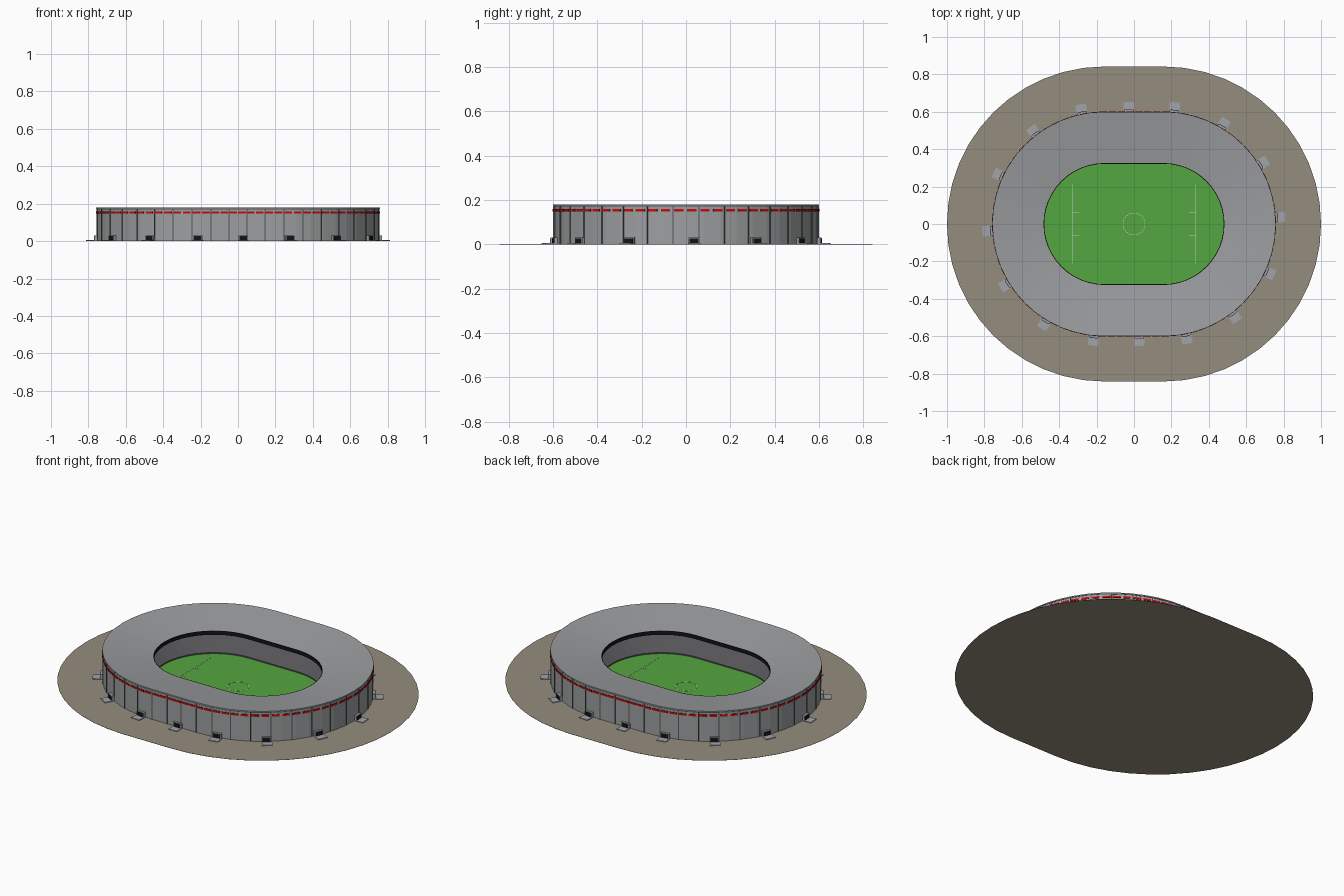
import bpy, bmesh, math
from mathutils import Matrix

if "Cube" in bpy.data.objects:
    bpy.data.objects.remove(bpy.data.objects["Cube"])

L = 0.158       # half length of the straight sides
R = 0.598       # outer wall radius
SEG = 24        # segments per rounded end


def mat(name, r, g, b):
    def lin(v):
        v /= 255
        return v / 12.92 if v < 0.04045 else ((v + 0.055) / 1.055) ** 2.4
    m = bpy.data.materials.new(name)
    m.diffuse_color = (lin(r), lin(g), lin(b), 1)
    m.use_nodes = True
    m.node_tree.nodes["Principled BSDF"].inputs["Base Color"].default_value = m.diffuse_color
    return m


GROUND = mat("brown paving", 149, 141, 126)
GRASS = mat("grass green", 84, 166, 64)
ROOF = mat("roof grey", 154, 156, 159)
WALL = mat("wall grey", 157, 159, 160)
TRIM = mat("dark trim", 80, 85, 89)
STAND = mat("stand grey", 86, 86, 89)
BLACK = mat("black", 18, 20, 22)
RED = mat("red", 200, 10, 10)
PALE = mat("pale grey", 160, 164, 170)
LINE = mat("line white", 205, 210, 205)


def outline(r):
    """Rounded oblong: two half circles joined by straight sides."""
    pts = []
    for side, start in ((1, -math.pi / 2), (-1, math.pi / 2)):
        for i in range(SEG + 1):
            a = start + math.pi * i / SEG
            pts.append((side * L + r * math.cos(a), r * math.sin(a)))
    return pts


def finish(name, bm, material):
    bmesh.ops.recalc_face_normals(bm, faces=bm.faces)
    me = bpy.data.meshes.new(name)
    bm.to_mesh(me)
    bm.free()
    me.materials.append(material)
    ob = bpy.data.objects.new(name, me)
    bpy.context.collection.objects.link(ob)
    return ob


def ring(name, profile, material):
    """Sweep a closed (radius, height) profile round the oblong."""
    bm = bmesh.new()
    loops = [[bm.verts.new((x, y, z)) for x, y in outline(r)] for r, z in profile]
    n = len(loops[0])
    for k, a in enumerate(loops):
        b = loops[(k + 1) % len(loops)]
        for i in range(n):
            j = (i + 1) % n
            bm.faces.new((a[i], a[j], b[j], b[i]))
    return finish(name, bm, material)


def slab(name, r, z0, z1, material):
    bm = bmesh.new()
    f = bm.faces.new([bm.verts.new((x, y, z0)) for x, y in outline(r)])
    ext = bmesh.ops.extrude_face_region(bm, geom=[f])
    for v in ext["geom"]:
        if isinstance(v, bmesh.types.BMVert):
            v.co.z = z1
    return finish(name, bm, material)


def wall_frame(deg):
    """Wall position at a polar angle; local x points outward."""
    c, s = math.cos(math.radians(deg)), math.sin(math.radians(deg))
    if abs(s) > 1e-6 and abs(R * c / s) < L:
        p, nrm = (R * c / abs(s), math.copysign(R, s)), (0, math.copysign(1, s))
    else:
        t = L * abs(c) + math.sqrt(R * R - L * L * s * s)
        p = (t * c, t * s)
        nrm = (p[0] - math.copysign(L, c), p[1])
    return Matrix.Translation((p[0], p[1], 0)) @ Matrix.Rotation(math.atan2(nrm[1], nrm[0]), 4, 'Z')


def boxes(name, frames, items, material):
    """Boxes given as (x0, x1, y0, y1, z0, z1) in each frame."""
    bm = bmesh.new()
    for f in frames:
        for x0, x1, y0, y1, z0, z1 in items:
            m = Matrix.Translation(((x0 + x1) / 2, (y0 + y1) / 2, (z0 + z1) / 2))
            bmesh.ops.create_cube(bm, size=1, matrix=f @ m @ Matrix.Diagonal((x1 - x0, y1 - y0, z1 - z0, 1)))
    return finish(name, bm, material)


# Ground and pitch
slab("ground", 1 - L, 0, 0.001, GROUND)
slab("pitch", 0.335, 0.0008, 0.005, GRASS)

# Pitch markings: goal lines with short ticks, broken centre circle
w, zl = 0.0018, (0.004, 0.0062)
marks = []
for s in (-1, 1):
    x = 0.33 * s
    marks.append((x - w, x + w, -0.21, 0.21, *zl))
    for y in (-0.06, 0.06):
        marks.append((min(x, x - 0.035 * s), max(x, x - 0.035 * s), y - w, y + w, *zl))
boxes("pitch_lines", [Matrix()], marks, LINE)
spots = [Matrix.Rotation(math.tau * i / 20, 4, 'Z') for i in range(20)]
boxes("centre_circle", spots, [(0.0565, 0.0595, -0.006, 0.006, *zl)], LINE)

# Sloping seating bowl
ring("seating_bowl", [(0.328, 0.001), (0.328, 0.012), (0.582, 0.13), (0.582, 0.001)], STAND)

# Outer wall, top rim, sloping roof and dark inner lip
ring("outer_wall", [(R, 0.0008), (R, 0.172), (0.584, 0.172), (0.584, 0.0008)], WALL)
ring("top_rim", [(R + 0.001, 0.17), (R + 0.001, 0.178), (0.59, 0.178), (0.59, 0.17)], TRIM)
ring("roof", [(R + 0.002, 0.18), (0.326, 0.142), (0.326, 0.136), (R + 0.002, 0.175)], ROOF)
ring("roof_lip", [(0.322, 0.142), (0.322, 0.12), (0.328, 0.12), (0.328, 0.142)], BLACK)

# Wall fins and red dashed stripe
fins = [wall_frame(-90 + 4.5 + 9 * i) for i in range(40)]
boxes("wall_fins", fins, [(-0.004, 0.002, -0.0025, 0.0025, 0.001, 0.17)], TRIM)
dashes = [wall_frame(2 + 4.5 * i) for i in range(80)]
boxes("red_stripe", dashes, [(-0.003, 0.003, -0.021, 0.021, 0.148, 0.159)], RED)

# Entrance gates: portal, dark door and paved step
gates = [wall_frame(2.7 + 22.5 * i) for i in range(16)]
boxes("gate_portals", gates, [(-0.005, 0.013, -0.025, 0.025, 0.001, 0.03)], WALL)
boxes("gate_doors", gates, [(0.01, 0.015, -0.02, 0.02, 0.004, 0.027)], BLACK)
boxes("gate_steps", gates, [(0.01, 0.055, -0.028, 0.028, 0.0008, 0.005)], PALE)
